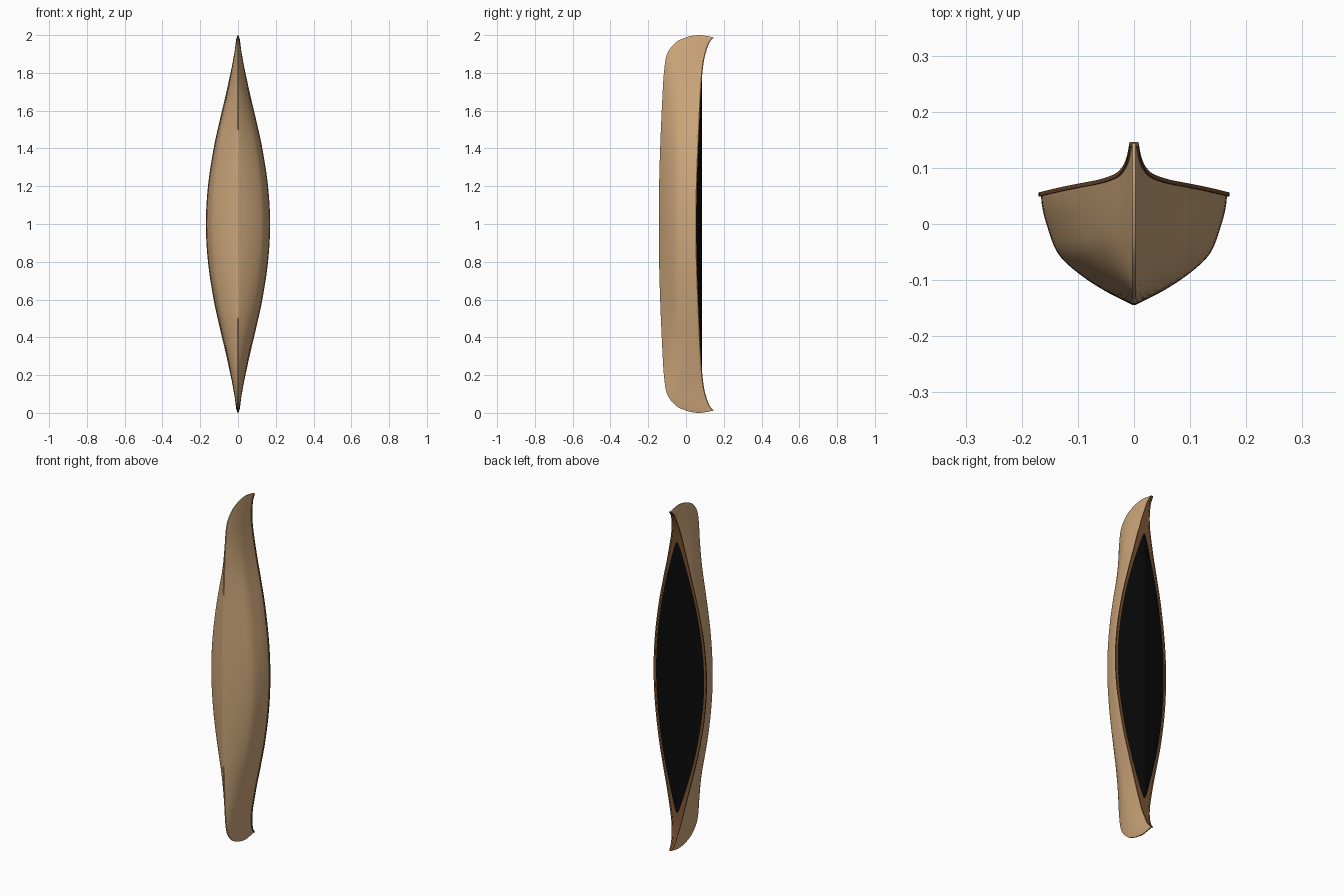
import bpy, bmesh, math
from mathutils import Vector

if "Cube" in bpy.data.objects:
    bpy.data.objects.remove(bpy.data.objects["Cube"])


def material(name, rgb):
    m = bpy.data.materials.new(name)
    m.diffuse_color = (*rgb, 1)
    m.use_nodes = True
    m.node_tree.nodes["Principled BSDF"].inputs["Base Color"].default_value = m.diffuse_color
    return m


TAN = material("tan wood", (0.62, 0.39, 0.20))
BROWN = material("brown trim", (0.20, 0.088, 0.033))
BLACK = material("black interior", (0.003, 0.003, 0.003))


def smooth_path(pts, n):
    """Catmull-Rom curve through points of any dimension."""
    pts = [Vector(p) for p in pts]
    out = []
    for i in range(len(pts) - 1):
        a, b = pts[i], pts[i + 1]
        p, q = pts[max(i - 1, 0)], pts[min(i + 2, len(pts) - 1)]
        for k in range(n):
            t = k / n
            out.append(0.5 * (2 * a + (b - p) * t + (2 * p - 5 * a + 4 * b - q) * t * t
                              + (3 * a - p - 3 * b + q) * t ** 3))
    return out + [pts[-1]]


def loft(name, strips, mat, face_y=0, closed=False):
    """Skin each strip (list of point rows); face_y sets which way open skins look."""
    bm = bmesh.new()
    for rows in strips:
        vs = [[bm.verts.new(p) for p in r] for r in rows]
        n = len(vs[0])
        for a, b in zip(vs, vs[1:]):
            for j in range(n if closed else n - 1):
                k = (j + 1) % n
                bm.faces.new((a[j], a[k], b[k], b[j]))
        if closed:
            bm.faces.new(vs[0])
            bm.faces.new(vs[-1])
    bmesh.ops.remove_doubles(bm, verts=bm.verts, dist=0.00005)
    bmesh.ops.recalc_face_normals(bm, faces=bm.faces)
    bm.normal_update()
    if face_y and sum(f.normal.y * f.calc_area() for f in bm.faces) * face_y < 0:
        bmesh.ops.reverse_faces(bm, faces=bm.faces)
    me = bpy.data.meshes.new(name)
    bm.to_mesh(me)
    bm.free()
    me.materials.append(mat)
    ob = bpy.data.objects.new(name, me)
    bpy.context.collection.objects.link(ob)
    bpy.ops.object.select_all(action='DESELECT')
    ob.select_set(True)
    bpy.context.view_layer.objects.active = ob
    bpy.ops.object.shade_smooth_by_angle(angle=math.radians(35))
    return ob


# Stations from the tip to the middle: keel z, keel y, sheer half-width, sheer y, sheer z
half = [(0.012, 0.143, 0.004, 0.144, 0.013), (0.004, 0.105, 0.008, 0.122, 0.04),
        (0.0, 0.06, 0.013, 0.107, 0.08), (0.012, 0.0, 0.020, 0.096, 0.12),
        (0.04, -0.055, 0.029, 0.088, 0.17), (0.10, -0.10, 0.043, 0.082, 0.235),
        (0.20, -0.117, 0.064, 0.076, 0.33), (0.35, -0.126, 0.090, 0.071, 0.44),
        (0.55, -0.135, 0.125, 0.064, 0.60), (0.78, -0.142, 0.155, 0.057, 0.80),
        (1.0, -0.144, 0.166, 0.054, 1.0)]
full = half + [(2 - a, b, c, d, 2 - e) for a, b, c, d, e in half[-2::-1]]
stations = smooth_path(full, 8)

# Section shapes (outward fraction, upward fraction): rounded middle, veed ends
mid_sec = smooth_path([(0, 0), (.3, .125), (.6, .29), (.82, .47), (.94, .73), (.985, .88), (1, 1)], 4)
end_sec = smooth_path([(0, 0), (.22, .13), (.44, .3), (.62, .48), (.77, .68), (.89, .85), (1, 1)], 4)

# Hull
rows = []
for kz, ky, xs, ys, zs in stations:
    u = min(1, max(0, 1 - abs(1 - zs)) / 0.7)
    u = u * u * (3 - 2 * u)
    side = []
    for m, e in zip(mid_sec, end_sec):
        f, g = e.lerp(m, u)
        side.append((0.003 + (xs - 0.003) * f, ky + (ys - ky) * g, kz + (zs - kz) * g))
    rows.append([(-x, y, z) for x, y, z in side[::-1]] + side)
loft("hull", [rows], TAN, face_y=-1)


# Oval opening half-width at a station
def opening(xs, zs):
    d = abs(1 - zs) / 0.79
    return max(xs - 0.011, 0) * math.sqrt(1 - d ** 8) if d < 1 else 0


sheer = [(s[2], s[3], s[4]) for s in stations]

# End decks and inner rim, between the sheer and the oval opening
loft("deck_rim", [[[(s * x, y, z), (s * opening(x, z), y, z)] for x, y, z in sheer]
                  for s in (-1, 1)], BROWN, face_y=1)

# Gunwale strips along both edges
loft("gunwale", [[[(s * (x + dx), y + dy, z) for dx, dy in
                   ((-.004, -.005), (.004, -.005), (.004, .002), (-.004, .002))]
                  for x, y, z in sheer] for s in (-1, 1)], BROWN, closed=True)

# Black opening: straight lines along the boat joining matching rim points
rim = [(opening(x, z), y, z) for x, y, z in sheer if 0.17 < z <= 1.0001]
loft("opening_cover", [[[(s * x, y, z), (s * x, y, 2 - z)] for x, y, z in rim if x > 0 or z > 0.195]
                       for s in (-1, 1)], BLACK, face_y=1)
